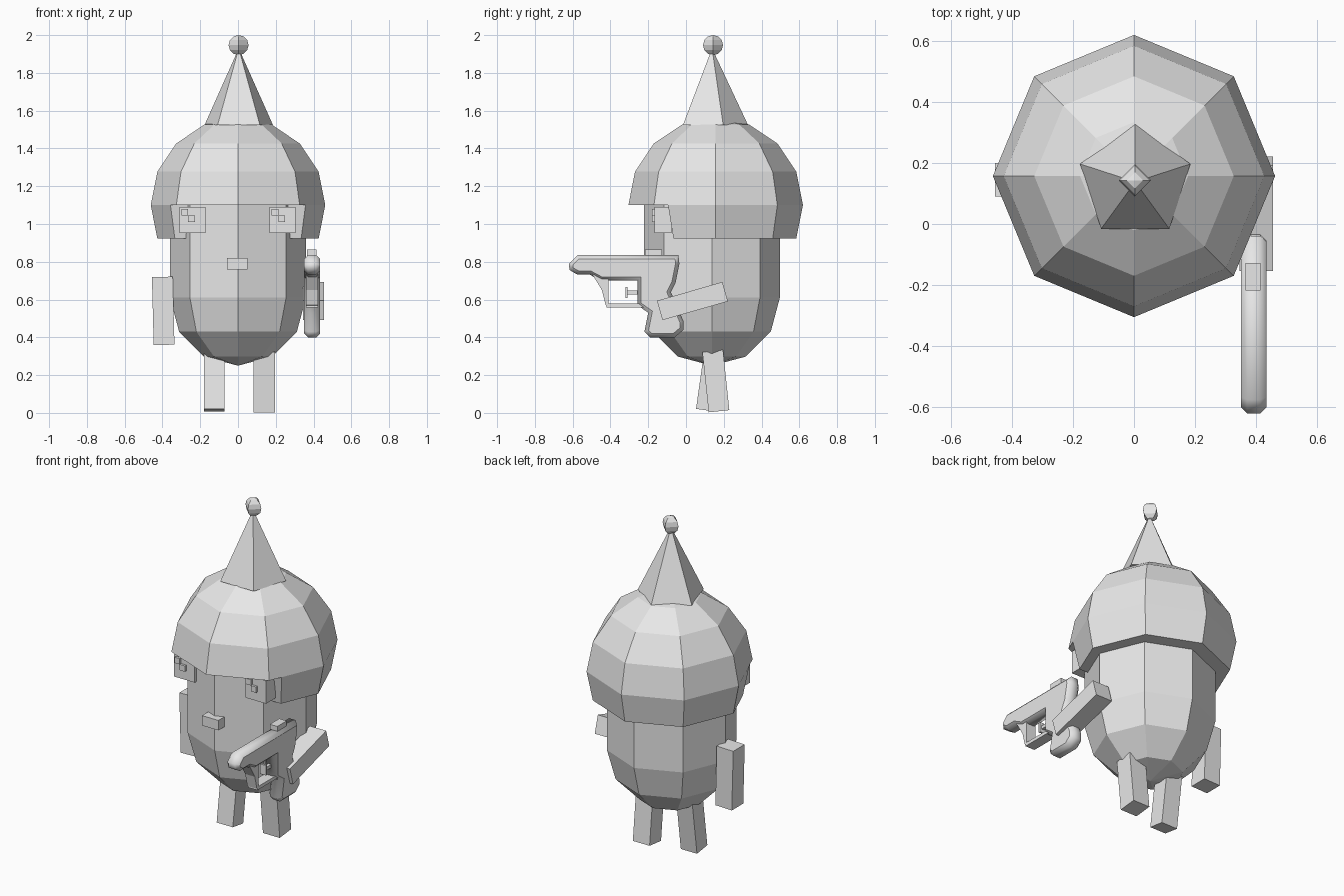
import bpy
import bmesh
from math import sin, cos, pi, radians
from mathutils import Matrix, Vector

if "Cube" in bpy.data.objects:
    bpy.data.objects.remove(bpy.data.objects["Cube"], do_unlink=True)

grey = bpy.data.materials.new("plain_grey")
grey.use_nodes = True
grey.diffuse_color = (0.8, 0.8, 0.8, 1)
grey.node_tree.nodes["Principled BSDF"].inputs["Base Color"].default_value = grey.diffuse_color


def add_object(name, data):
    data.materials.clear()
    data.materials.append(grey)
    obj = bpy.data.objects.new(name, data)
    bpy.context.scene.collection.objects.link(obj)
    return obj


def finish(name, bm):
    bmesh.ops.recalc_face_normals(bm, faces=bm.faces)
    mesh = bpy.data.meshes.new(name)
    bm.to_mesh(mesh)
    bm.free()
    return add_object(name, mesh)


def lathe(name, rings, sides, centre, start=0.0):
    """Stack of (radius, height) rings around a vertical axis."""
    bm = bmesh.new()
    rows = []
    for r, z in rings:
        angles = [start + 2 * pi * i / sides for i in range(sides)]
        rows.append([bm.verts.new(Vector(centre) + Vector((r * cos(a), r * sin(a), z))) for a in angles])
    for low, high in zip(rows, rows[1:]):
        for i in range(sides):
            j = (i + 1) % sides
            bm.faces.new((low[i], low[j], high[j], high[i]))
    for row, (r, z) in ((rows[0], rings[0]), (rows[-1], rings[-1])):
        if r > 0:
            bm.faces.new(row)
    bmesh.ops.remove_doubles(bm, verts=bm.verts, dist=0.0001)
    return finish(name, bm)


def arc(radius, first, last, count, lift=0.0):
    """Rings on a sphere between two step numbers from equator to pole."""
    steps = [(i, i * pi / 2 / count) for i in range(first, last + 1)]
    return [(0 if abs(i) == count else radius * cos(a), lift + radius * sin(a)) for i, a in steps]


def box(name, centre, size, tilt_x=0.0, tilt_y=0.0):
    bm = bmesh.new()
    turn = Matrix.Rotation(radians(tilt_x), 4, 'X') @ Matrix.Rotation(radians(tilt_y), 4, 'Y')
    bmesh.ops.create_cube(bm, size=1, matrix=Matrix.Translation(centre) @ turn @ Matrix.Diagonal((*size, 1)))
    return finish(name, bm)


def prism(name, outline, x_min, x_max):
    """Side outline (y, z) extruded across x."""
    bm = bmesh.new()
    face = bm.faces.new([bm.verts.new((x_min, y, z)) for y, z in outline])
    new = bmesh.ops.extrude_face_region(bm, geom=[face])["geom"]
    bmesh.ops.translate(bm, vec=(x_max - x_min, 0, 0),
                        verts=[v for v in new if isinstance(v, bmesh.types.BMVert)])
    return finish(name, bm)


def bake(obj, name):
    """Replace an object by a mesh of its evaluated shape."""
    bpy.context.view_layer.update()
    shape = obj.evaluated_get(bpy.context.evaluated_depsgraph_get())
    mesh = bpy.data.meshes.new_from_object(shape)
    mesh.transform(obj.matrix_world)
    bpy.data.objects.remove(obj, do_unlink=True)
    return add_object(name, mesh)


# Rounded body
lathe("body", arc(0.36, -3, 0, 3) + arc(0.36, 0, 3, 3, 0.49), 8, (0, 0.137, 0.61))

# Domed cap with a flat underside and the face opening cut out
dome = lathe("cap_blank", arc(0.462, -1, 4, 4), 8, (0, 0.157, 1.1))
opening = prism("cap_cutter", [(-0.6, 1.1), (-0.095, 1.1), (-0.066, 0.92), (-0.05, 0.8), (-0.6, 0.8)], -0.7, 0.7)
opening.hide_render = True
cut = dome.modifiers.new("opening", 'BOOLEAN')
cut.operation = 'DIFFERENCE'
cut.solver = 'EXACT'
cut.object = opening
bake(dome, "cap")
bpy.data.objects.remove(opening, do_unlink=True)

# Pointed top and its ball
lathe("cap_cone", [(0.19, 1.525), (0, 1.93)], 5, (0.004, 0.138, 0), pi / 2)
lathe("cap_ball", arc(0.053, -3, 3, 3), 4, (0.003, 0.143, 1.947))

# Eyes with two stepped square pupils each, and the nose
for side, x in (("right", -0.241), ("left", 0.236)):
    box(side + "_eye", (x, -0.122, 1.022), (0.137, 0.09, 0.137))
    for part, step in (("outer", 0), ("inner", 1)):
        box(f"{side}_pupil_{part}", (x - 0.04 + 0.035 * step, -0.168, 1.062 - 0.035 * step),
            (0.035, 0.026, 0.035))
box("nose", (-0.004, -0.225, 0.79), (0.11, 0.07, 0.06))

# Arms and legs
box("right_arm", (-0.396, 0.145, 0.54), (0.11, 0.11, 0.36), tilt_y=-1.5)
box("left_arm", (0.4, 0.034, 0.592), (0.11, 0.36, 0.107), tilt_x=16)
box("right_leg", (-0.126, 0.125, 0.173), (0.108, 0.1, 0.32), tilt_x=-8)
box("left_leg", (0.139, 0.158, 0.168), (0.112, 0.11, 0.32), tilt_x=6)

# Toy pistol: bevelled side outline, with the profile drawn in (y, z)
outline = [(-0.575, 0.835), (-0.62, 0.79), (-0.617, 0.757), (-0.575, 0.732), (-0.51, 0.732),
           (-0.45, 0.7), (-0.257, 0.7), (-0.257, 0.57), (-0.2, 0.53), (-0.22, 0.43),
           (-0.19, 0.4), (-0.06, 0.4), (-0.013, 0.44), (-0.013, 0.485), (-0.08, 0.64),
           (-0.055, 0.69), (-0.035, 0.79), (-0.04, 0.835)]
curve = bpy.data.curves.new("pistol_profile", 'CURVE')
curve.dimensions = '2D'
curve.fill_mode = 'BOTH'
curve.extrude = 0.022
curve.bevel_depth = 0.02
curve.bevel_resolution = 0
curve.offset = -0.02
spline = curve.splines.new('POLY')
spline.points.add(len(outline) - 1)
for point, (y, z) in zip(spline.points, outline):
    point.co = (y, z, 0, 1)
spline.use_cyclic_u = True
blank = add_object("pistol_blank", curve)
blank.rotation_euler = (pi / 2, 0, pi / 2)
blank.location.x = 0.392
bake(blank, "pistol")

# Trigger guard, trigger and rear sight
prism("guard_front", [(-0.5, 0.74), (-0.41, 0.74), (-0.41, 0.565), (-0.425, 0.57), (-0.445, 0.65)], 0.36, 0.424)
box("guard_bottom", (0.392, -0.315, 0.569), (0.064, 0.21, 0.02))
box("trigger_stem", (0.392, -0.28, 0.637), (0.02, 0.07, 0.02))
box("trigger_plate", (0.392, -0.315, 0.637), (0.04, 0.012, 0.06))
box("rear_sight", (0.39, -0.172, 0.847), (0.05, 0.09, 0.035))
